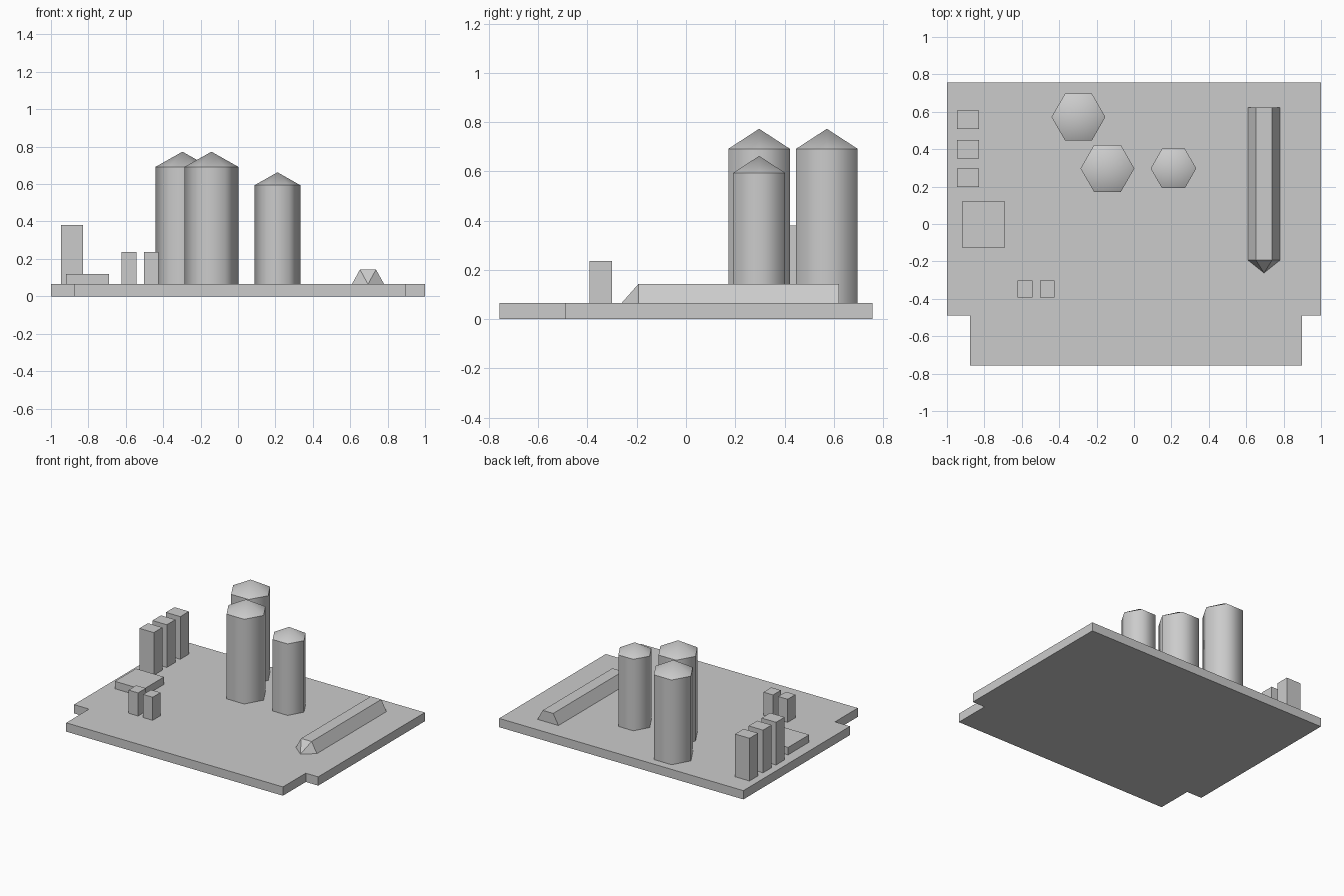
import bpy, bmesh, math

if "Cube" in bpy.data.objects:
    bpy.data.objects.remove(bpy.data.objects["Cube"])

DECK = 0.065  # top of the base slab


def prism(name, pts, to3d, length_vec):
    """Extrude a flat outline along a vector."""
    bm = bmesh.new()
    face = bm.faces.new([bm.verts.new(to3d(*p)) for p in pts])
    ext = bmesh.ops.extrude_face_region(bm, geom=[face], use_keep_orig=True)
    verts = [g for g in ext["geom"] if isinstance(g, bmesh.types.BMVert)]
    bmesh.ops.translate(bm, verts=verts, vec=length_vec)
    return finish(name, bm)


def finish(name, bm):
    bmesh.ops.recalc_face_normals(bm, faces=bm.faces)
    me = bpy.data.meshes.new(name)
    bm.to_mesh(me)
    bm.free()
    ob = bpy.data.objects.new(name, me)
    bpy.context.collection.objects.link(ob)
    return ob


def box(name, x0, x1, y0, y1, top):
    outline = [(x0, y0), (x1, y0), (x1, y1), (x0, y1)]
    return prism(name, outline, lambda x, y: (x, y, DECK), (0, 0, top - DECK))


def hex_cone(name, x, y, z0, z1, r1, r2):
    bpy.ops.mesh.primitive_cone_add(vertices=6, radius1=r1, radius2=r2,
                                    depth=z1 - z0, location=(x, y, (z0 + z1) / 2),
                                    rotation=(0, 0, math.radians(30)))
    ob = bpy.context.object
    ob.name = name
    bpy.ops.object.shade_smooth_by_angle(angle=math.radians(65))
    return ob


# Base slab with notched front corners
slab = [(-1, 0.757), (-1, -0.49), (-0.877, -0.49), (-0.877, -0.757),
        (0.898, -0.757), (0.898, -0.49), (1, -0.49), (1, 0.757)]
prism("base_slab", slab, lambda x, y: (x, y, 0), (0, 0, DECK))

# Hexagonal silos with pointed roofs
for i, (x, y, r, wall, peak) in enumerate([(-0.297, 0.572, 0.144, 0.692, 0.773),
                                           (-0.142, 0.297, 0.144, 0.692, 0.773),
                                           (0.211, 0.297, 0.122, 0.594, 0.663)], 1):
    hex_cone(f"silo_wall_{i}", x, y, DECK, wall, r, r)
    hex_cone(f"silo_roof_{i}", x, y, wall, peak, r, 0)

# Row of tall blocks on the left
for i, y in enumerate((0.248, 0.4, 0.558), 1):
    box(f"tall_block_{i}", -0.946, -0.828, y - 0.05, y + 0.05, 0.381)

# Low block and two small blocks
box("low_block", -0.92, -0.69, -0.126, 0.12, 0.12)
for i, x in enumerate((-0.583, -0.463), 1):
    box(f"small_block_{i}", x - 0.039, x + 0.039, -0.392, -0.301, 0.236)

# Long half-hexagon shed with a pointed front end
arch = [(0.609, DECK), (0.652, 0.143), (0.738, 0.143), (0.781, DECK)]
shed = prism("long_shed", arch, lambda x, z: (x, 0.622, z), (0, -0.815, 0))
bm = bmesh.new()
bm.from_mesh(shed.data)
front = min(bm.faces, key=lambda f: f.calc_center_median().y)
ring = bmesh.ops.poke(bm, faces=[front])
ring["verts"][0].co = (0.695, -0.262, DECK)
bm.normal_update()
bm.to_mesh(shed.data)
bm.free()
